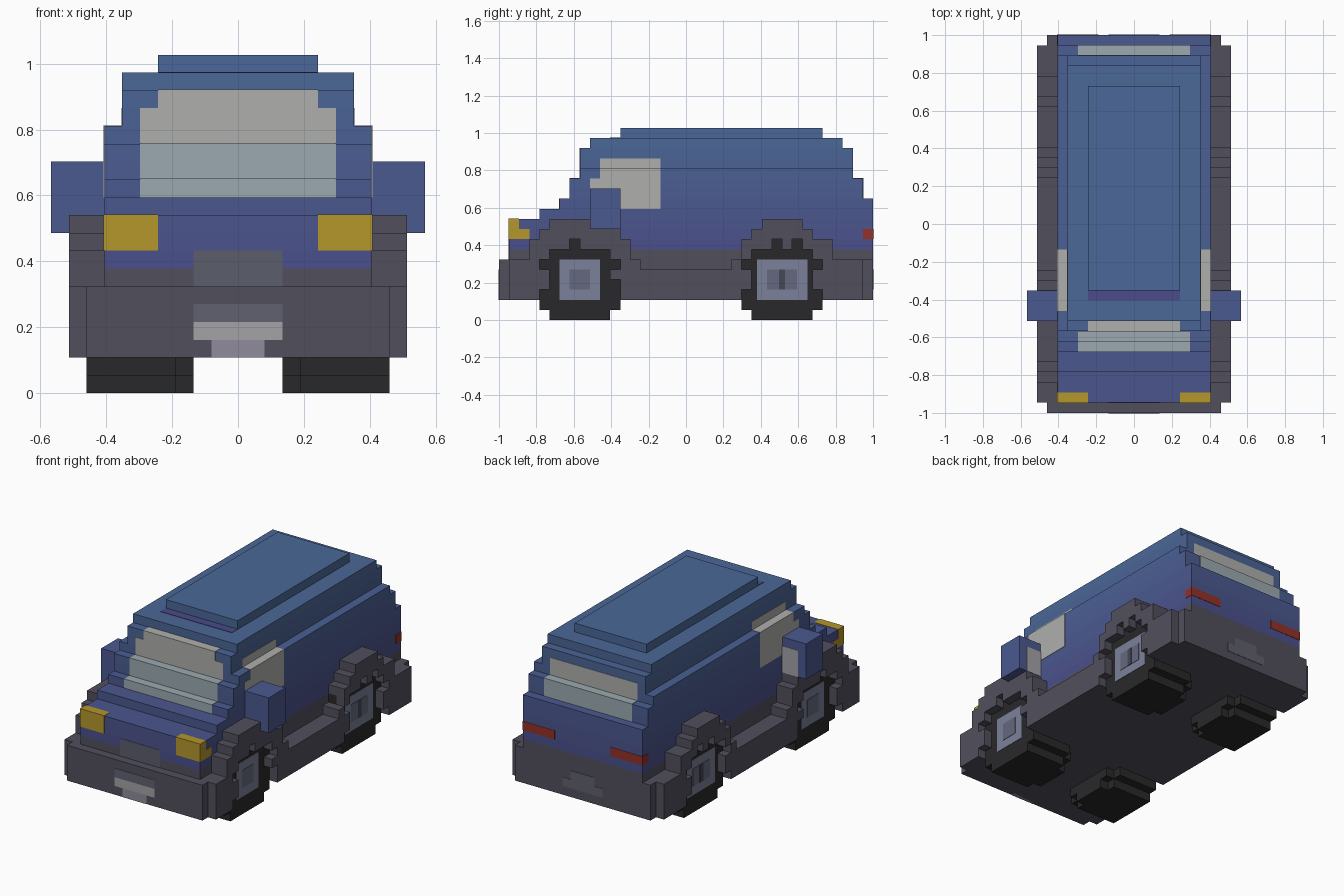
import bpy, bmesh

if "Cube" in bpy.data.objects:
    bpy.data.objects.remove(bpy.data.objects["Cube"])

V = 2 / 37      # size of one block; all coordinates below are in blocks
E = 0.04        # how far painted details stand proud of the surface


def part(name, color, boxes, mirror=False):
    """One object from boxes (x0, x1, y0, y1, z0, z1); y counts from the front end."""
    bm = bmesh.new()
    for x0, x1, y0, y1, z0, z1 in boxes:
        for s in ((1, -1) if mirror else (1,)):
            vs = bmesh.ops.create_cube(bm, size=1)["verts"]
            for v in vs:
                v.co = ((x1 if v.co.x > 0 else x0) * s * V,
                        ((y1 if v.co.y > 0 else y0) - 18.5) * V,
                        (z1 if v.co.z > 0 else z0) * V)
    bmesh.ops.recalc_face_normals(bm, faces=bm.faces)
    me = bpy.data.meshes.new(name)
    bm.to_mesh(me)
    bm.free()
    ob = bpy.data.objects.new(name, me)
    bpy.context.collection.objects.link(ob)
    mat = bpy.data.materials.new(name + "_paint")
    mat.diffuse_color = (*color, 1)
    mat.use_nodes = True
    mat.node_tree.nodes["Principled BSDF"].inputs["Base Color"].default_value = mat.diffuse_color
    me.materials.append(mat)
    return ob


def mid(h, *yz):
    """Box centred on x = 0 with half width h."""
    return (-h, h, *yz)


TRIM = (0.083, 0.08, 0.108)
TYRE = (0.022, 0.022, 0.024)
GLASS = (0.43, 0.43, 0.42)
GLASS_LOW = (0.33, 0.40, 0.44)
DARK = (0.06, 0.065, 0.09)
RIM = (0.20, 0.22, 0.32)

# Stepped body shell, its blue shifting with height
layers = [(7, 8, 1, 37, 7.5), (8, 9, 1, 37, 7.5), (9, 10, 1, 37, 7.5),
          (10, 11, 4, 37, 7.5), (11, 12, 6, 37, 7.5), (12, 13, 7, 36, 7.5),
          (13, 14, 7, 36, 7.5), (14, 15, 8, 35, 7.5), (15, 16, 8, 35, 6.5),
          (16, 17, 8, 35, 6.5), (17, 18, 9, 34, 6.5), (18, 19, 12, 32, 4.5)]
for i, (z0, z1, y0, y1, h) in enumerate(layers):
    t = i / (len(layers) - 1)
    part(f"body_layer_{i + 1}", (0.07, 0.08 + 0.06 * t, 0.26 + 0.055 * t),
         [mid(h, y0, y1, z0, z1)])
part("roof_front_strip", (0.07, 0.07, 0.25), [mid(4.5, 11, 12, 17.5, 18 + E)])

# Chassis and bumpers
part("chassis", TRIM, [mid(7.5, 1, 36, 2, 7), mid(7.5, 36, 37, 6, 7)])
part("front_bumper", TRIM, [mid(8.5, 0, 1, 2, 6)])
part("rear_bumper", TRIM, [mid(8.5, 36, 37, 2, 6)])

# Side skirts with stepped wheel arches: y0, y1, z0, z1
columns = [(1, 3, 2, 6), (3, 4, 2, 8), (4, 5, 3, 5), (4, 5, 6, 9), (5, 7, 7, 10),
           (7, 8, 8, 10), (8, 11, 7, 10), (11, 12, 4, 5), (11, 12, 6, 9),
           (12, 13, 2, 8), (13, 14, 2, 6), (14, 23, 2, 5), (23, 24, 2, 6),
           (24, 25, 3, 5), (24, 25, 6, 8), (25, 26, 7, 9), (26, 27, 7, 10),
           (27, 28, 8, 10), (28, 29, 7, 10), (29, 30, 8, 10), (30, 31, 7, 9),
           (31, 32, 3, 5), (31, 32, 6, 8), (32, 33, 2, 8), (33, 36, 2, 6)]
part("side_skirts", TRIM, [(7.5, 9.5, *c) for c in columns], mirror=True)

# Wheels
for name, c, r in (("front", 8, 2), ("rear", 28.0, 2.5)):
    part(name + "_tyres", TYRE,
         [(3.5, 8.5, c - 3, c + 3, 0, 8), (3.5, 8.5, c - 4, c + 4, 1, 7),
          (2.5, 3.5, c - 2, c + 2, 0, 8), (2.5, 3.5, c - 3, c + 3, 1, 7)], mirror=True)
    part(name + "_rims", RIM, [(8, 8.5 + E, c - r, c + r, 2, 6)], mirror=True)
    part(name + "_rim_shade", (0.13, 0.14, 0.21),
         [(8, 8.5 + 2 * E, c - r + 1, c + r - 1, 3, 5)], mirror=True)
part("rear_hubs", DARK, [(8, 8.5 + 3 * E, 27.7, 28.3, 3, 5)], mirror=True)

# Windows, wrapping over the body steps
part("windscreen", GLASS, [mid(4.5, 8 - E, 9, 16, 17 + E), mid(5.5, 8 - E, 8.5, 14, 16)])
part("windscreen_lower", GLASS_LOW,
     [mid(5.5, 7 - E, 8, 12, 14 + E), mid(5.5, 6 - E, 7, 11, 12 + E)])
part("rear_window", GLASS, [mid(5.5, 34.5, 35 + E, 14, 16)])
part("rear_window_lower", GLASS_LOW, [mid(5.5, 35, 36 + E, 12, 14 + E)])
part("side_windows", GLASS,
     [(7, 7.5 + E, 9, 16, 11, 14), (6, 7.5 + E, 10, 16, 14, 15 + E),
      (6, 6.5 + E, 10, 16, 15, 16)], mirror=True)

# Wing mirrors
part("wing_mirrors", (0.07, 0.10, 0.28), [(7.5, 10.5, 9, 12, 9, 13)], mirror=True)
part("mirror_glass", (0.36, 0.36, 0.40), [(7.5, 9.5, 11.5, 12 + E, 9, 12)], mirror=True)

# Lights
part("headlights", (0.46, 0.31, 0.025),
     [(4.5, 7.5 + E, 1 - E, 2, 9, 10 + E), (4.5, 7.5 + E, 1 - E, 3, 8, 9)], mirror=True)
part("tail_lights", (0.30, 0.03, 0.02), [(3.5, 7.5 + E, 36, 37 + E, 8, 9)], mirror=True)

# Grille and plates
part("grille", (0.105, 0.11, 0.15), [mid(2.5, 1 - E, 1.5, 6, 8)])
part("front_plate_surround", (0.115, 0.12, 0.16), [mid(2.5, -E, 0.5, 4, 5)])
part("front_plate", (0.37, 0.36, 0.38), [mid(2.5, -E, 0.5, 3, 4)])
part("front_plate_lower", (0.28, 0.26, 0.33), [mid(1.5, -E, 0.5, 2, 3)])
part("rear_plate", (0.115, 0.115, 0.15),
     [mid(1.5, 36.5, 37 + E, 4, 5), mid(2.5, 36.5, 37 + E, 3, 4)])
